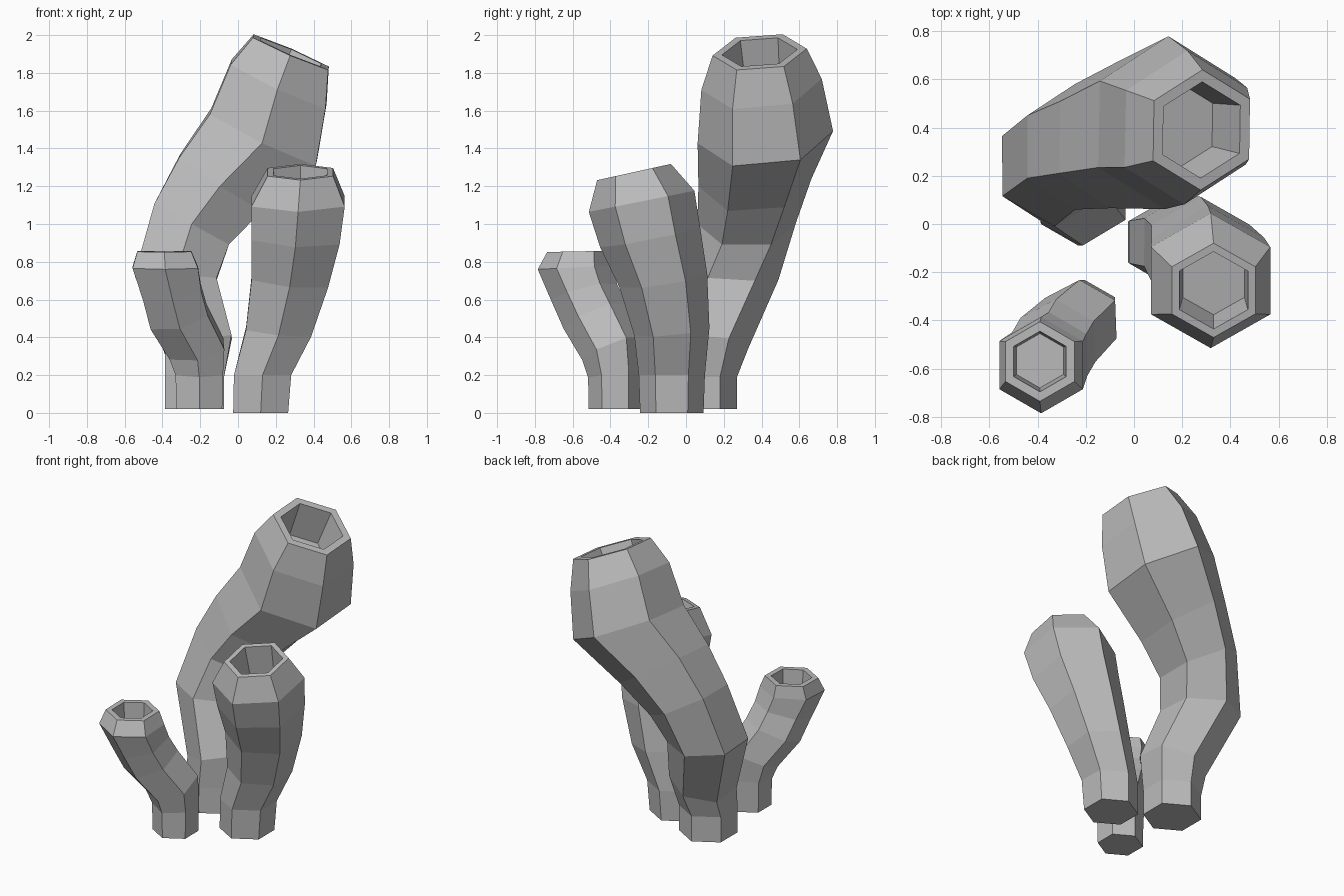
import bpy, bmesh, math
from mathutils import Vector

cube = bpy.data.objects.get("Cube")
if cube:
    bpy.data.objects.remove(cube)

SIDES = 6

# Single stone grey colour
grey = bpy.data.materials.new("stone_grey")
grey.use_nodes = True
colour = (0.5, 0.5, 0.5, 1)
grey.diffuse_color = colour
grey.node_tree.nodes["Principled BSDF"].inputs["Base Color"].default_value = colour


def add_ring(bm, centre, radius, slope_x, slope_y):
    """Hexagon lying in a plane with the given rise along x and y."""
    normal = Vector((-slope_x, -slope_y, 1)).normalized()
    turn = Vector((0, 0, 1)).rotation_difference(normal)
    verts = []
    for i in range(SIDES):
        a = math.radians(30) + math.tau * i / SIDES
        offset = turn @ Vector((math.cos(a), math.sin(a), 0)) * radius
        verts.append(bm.verts.new(Vector(centre) + offset))
    return verts, normal


def make_tube(name, rings, lip, depth):
    """Loft hexagons up the tube, then fold the rim into a hollow mouth."""
    bm = bmesh.new()
    loops = []
    for x, y, z, radius, slope_x, slope_y in rings:
        verts, normal = add_ring(bm, (x, y, z), radius, slope_x, slope_y)
        loops.append(verts)
    mouth = Vector((x, y, z))
    for sink, scale in ((0, lip), (depth, lip * 0.9)):
        verts, _ = add_ring(bm, mouth - normal * sink, radius * scale, slope_x, slope_y)
        loops.append(verts)
    for low, high in zip(loops, loops[1:]):
        for i in range(SIDES):
            j = (i + 1) % SIDES
            bm.faces.new((low[i], low[j], high[j], high[i]))
    bm.faces.new(list(reversed(loops[0])))
    bm.faces.new(loops[-1])
    mesh = bpy.data.meshes.new(name)
    bm.to_mesh(mesh)
    bm.free()
    mesh.materials.append(grey)
    obj = bpy.data.objects.new(name, mesh)
    bpy.context.collection.objects.link(obj)
    return obj


# Each ring: x, y, z, radius, rise along x, rise along y
make_tube("tall_tube", [
    (-.23, .09, .02, .18, 0, 0),
    (-.23, .09, .19, .18, 0, 0),
    (-.21, .12, .36, .21, .25, -.1),
    (-.33, .24, .72, .25, -.06, -.06),
    (-.245, .32, 1.0, .26, -.55, 0),
    (-.09, .365, 1.22, .3, -.65, .08),
    (.135, .42, 1.46, .36, -.49, .1),
    (.215, .4, 1.74, .32, -.47, .1),
    (.28, .39, 1.91, .25, -.43, .08),
], .8, .25)

make_tube("middle_tube", [
    (.12, -.075, 0, .168, 0, 0),
    (.13, -.075, .2, .175, 0, 0),
    (.215, -.075, .43, .2, -.1, .1),
    (.275, -.12, .7, .235, -.1, .15),
    (.305, -.19, .93, .27, -.05, .2),
    (.318, -.235, 1.12, .285, 0, .2),
    (.33, -.275, 1.275, .2, 0, .22),
], .82, .2)

make_tube("short_tube", [
    (-.205, -.375, .02, .14, 0, 0),
    (-.205, -.375, .21, .145, 0, .15),
    (-.22, -.39, .34, .17, .2, .4),
    (-.315, -.48, .51, .18, .25, .4),
    (-.35, -.54, .64, .18, .15, .25),
    (-.385, -.585, .77, .2, 0, .05),
    (-.39, -.57, .855, .165, 0, .02),
], .76, .16)
